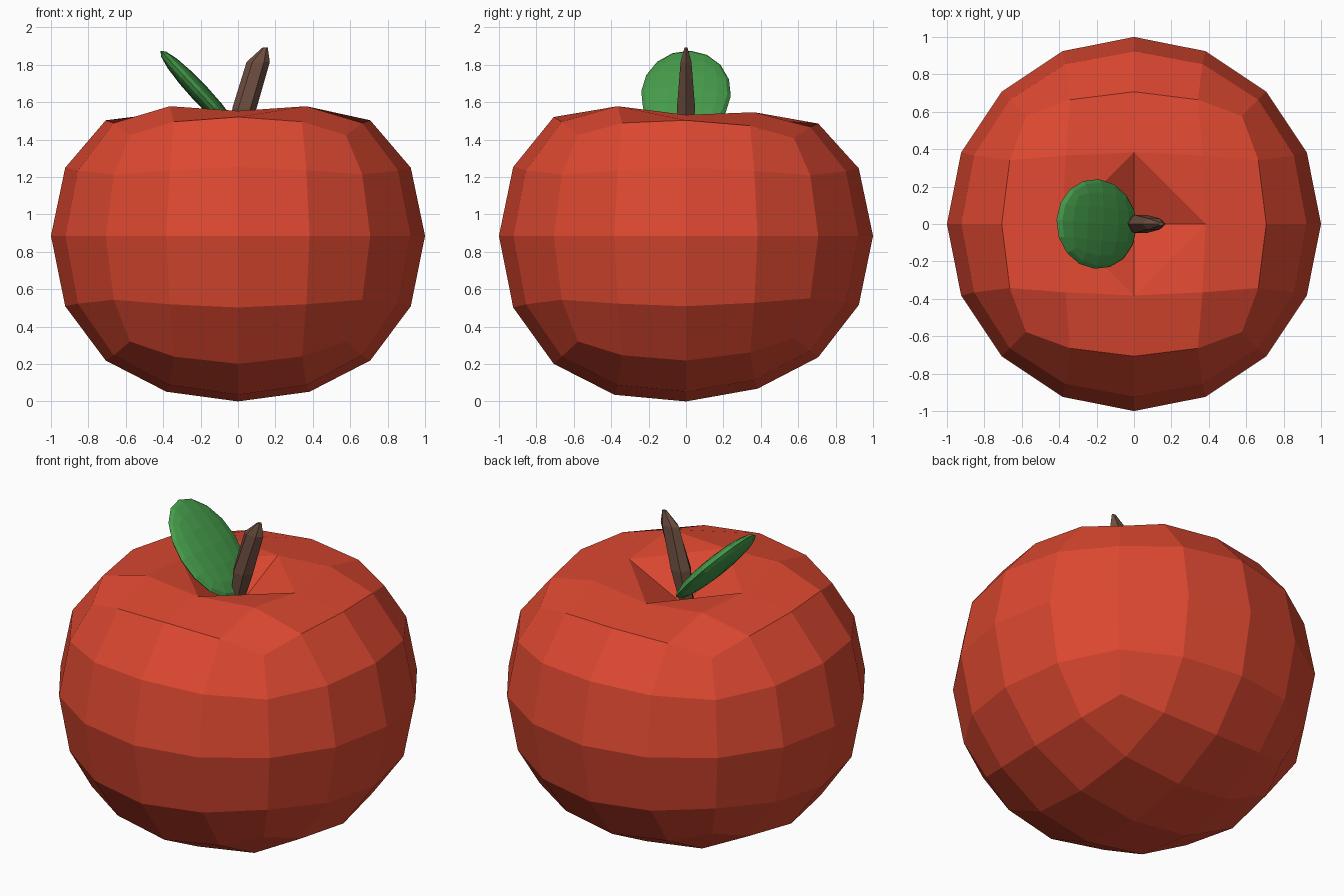
import bpy, bmesh, math
from mathutils import Vector, Matrix

if "Cube" in bpy.data.objects:
    bpy.data.objects.remove(bpy.data.objects["Cube"])


def material(name, rgb):
    m = bpy.data.materials.new(name)
    m.diffuse_color = (*rgb, 1)
    m.use_nodes = True
    m.node_tree.nodes["Principled BSDF"].inputs["Base Color"].default_value = m.diffuse_color
    return m


def finish(name, bm, mat):
    bmesh.ops.recalc_face_normals(bm, faces=bm.faces)
    me = bpy.data.meshes.new(name)
    bm.to_mesh(me)
    bm.free()
    me.materials.append(mat)
    ob = bpy.data.objects.new(name, me)
    bpy.context.collection.objects.link(ob)
    return ob


def cube_sphere():
    """Cube cut into 4 x 4 faces per side and rounded to a unit sphere."""
    bm = bmesh.new()
    bmesh.ops.create_cube(bm, size=4)
    bmesh.ops.subdivide_edges(bm, edges=bm.edges, cuts=3, use_grid_fill=True)
    spread = {0: 0.414, 1: 0.427, 2: 0.515}
    for v in bm.verts:
        g = [round(c) for c in v.co]
        a = sorted(abs(c) for c in g)
        other = a[0] if a[1] == 1 else a[1]
        size = {0: 0, 1: spread[other], 2: 1}
        v.co = Vector([math.copysign(size[abs(c)], c) for c in g]).normalized()
    return bm


# Apple body: flattened below, dimpled on top, leaning slightly forward
TOP = [(0, 0), (.383, .365), (.577, .53), (.665, .597), (.707, .618),
       (.856, .677), (.924, .647), (1, .46)]


def top_height(h):
    for (a, p), (b, q) in zip(TOP, TOP[1:]):
        if h <= b:
            return p + (q - p) * (h - a) / (b - a)
    return TOP[-1][1]


bm = cube_sphere()
pole = max(bm.verts, key=lambda v: v.co.z)
for v in bm.verts:
    h, y = v.co.z, v.co.y
    if h >= 0:
        v.co.z = .885 + top_height(h) - .07 * h ** 3 * y
    else:
        v.co.z = .885 + h * (1 - .115 * h * h) + .05 * h * h * y
# split the faces around the dimple so its rim runs as a diamond
for f in list(pole.link_faces):
    ends = [e.other_vert(pole) for e in pole.link_edges if e in f.edges[:]]
    bmesh.utils.face_split(f, *ends)
finish("apple_body", bm, material("red_skin", (.72, .065, .03)))

# Leaf: squashed sphere leaning up and to the left
bm = cube_sphere()
along = Vector((-.68, .07, .73)).normalized()
normal = Vector((.73, 0, .68)).normalized()
across = normal.cross(along).normalized()
normal = along.cross(across)
rot = Matrix((along, across, normal)).transposed()
for v in bm.verts:
    p = v.co
    v.co = rot @ Vector((p.x * .315, p.y * .24, p.z * .05)) + Vector((-.2, 0, 1.645))
finish("leaf", bm, material("leaf_green", (.06, .33, .07)))

# Stem: six-sided lean rod ending in a wedge; rings are (x, z, half x, half y)
bm = bmesh.new()
rings = []
for cx, cz, rx, ry in [(-.015, 1.33, .035, .035), (.035, 1.57, .065, .05),
                       (.108, 1.815, .062, .03), (.145, 1.892, .014, .008)]:
    rings.append([bm.verts.new((cx + rx * math.cos(k * math.pi / 3),
                                ry * math.sin(k * math.pi / 3) * 1.12, cz))
                  for k in range(6)])
for lo, hi in zip(rings, rings[1:]):
    for k in range(6):
        n = (k + 1) % 6
        bm.faces.new((lo[k], lo[n], hi[n], hi[k]))
bm.faces.new(rings[0])
bm.faces.new(rings[-1])
finish("stem", bm, material("stem_brown", (.15, .075, .05)))
